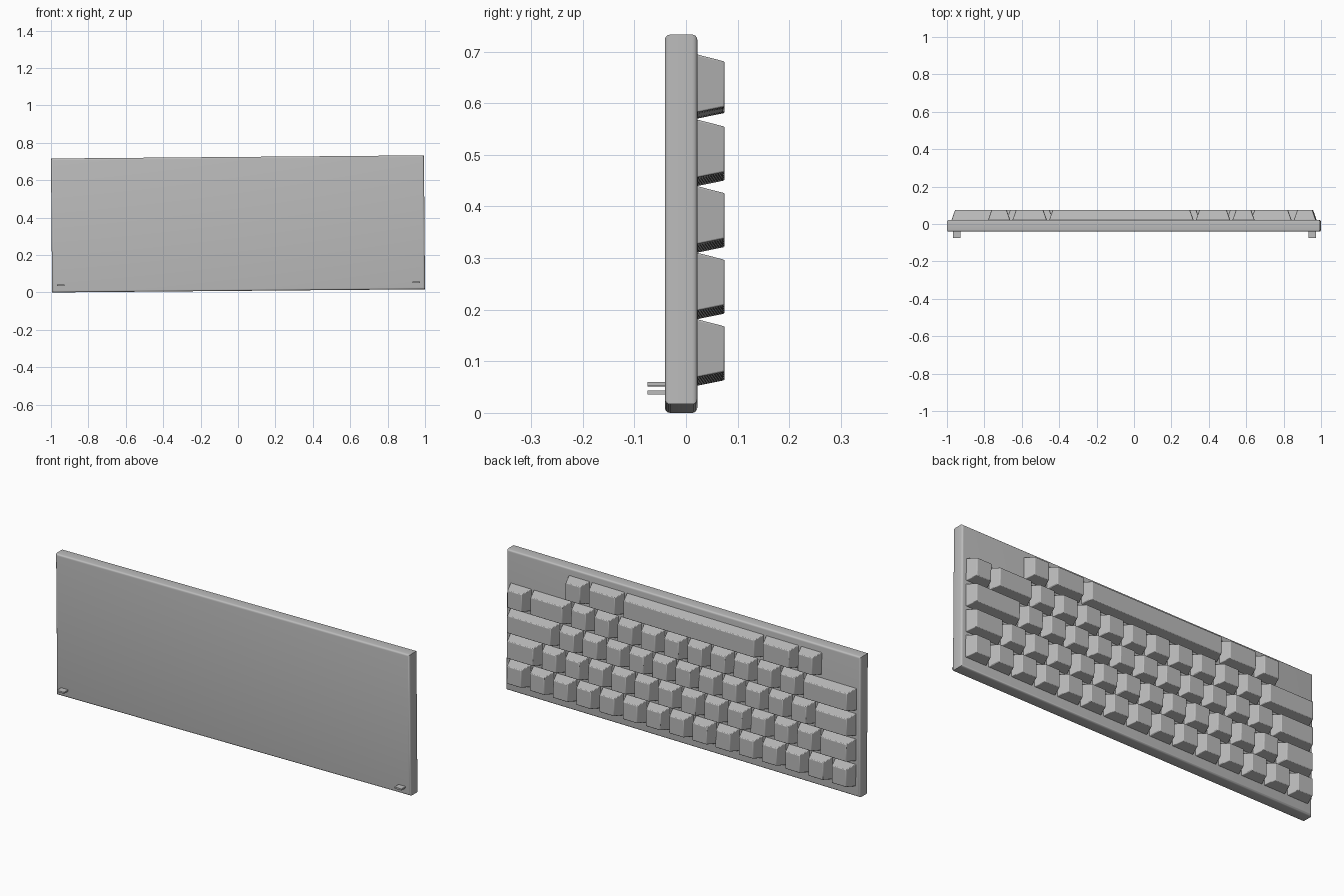
import bpy
import bmesh
from mathutils import Matrix, Vector

cube = bpy.data.objects.get("Cube")
if cube:
    bpy.data.objects.remove(cube, do_unlink=True)

grey = bpy.data.materials.new("plain_grey")
grey.use_nodes = True
COLOUR = (0.5, 0.5, 0.5, 1)
grey.diffuse_color = COLOUR
grey.node_tree.nodes["Principled BSDF"].inputs["Base Color"].default_value = COLOUR

# The whole board stands upright with a very slight roll
STAND = Matrix.Translation((0, 0, 0.3665)) @ Matrix.Rotation(-0.0085, 4, 'Y')
BACK = 0.022      # plane the keys rise from
KEY_TOP = 0.075


def add_frustum(bm, x0, x1, z0, z1, y0, y1, side=0, low=0, high=0):
    """Box along y whose far face is inset at its sides, bottom and top."""
    near = [bm.verts.new((x, y0, z)) for x, z in
            ((x0, z0), (x1, z0), (x1, z1), (x0, z1))]
    far = [bm.verts.new((x, y1, z)) for x, z in
           ((x0 + side, z0 + low), (x1 - side, z0 + low),
            (x1 - side, z1 - high), (x0 + side, z1 - high))]
    bm.faces.new(near)
    bm.faces.new(far[::-1])
    for i in range(4):
        j = (i + 1) % 4
        bm.faces.new((near[j], near[i], far[i], far[j]))


def finish(name, bm):
    bmesh.ops.recalc_face_normals(bm, faces=bm.faces[:])
    bm.transform(STAND)
    mesh = bpy.data.meshes.new(name)
    bm.to_mesh(mesh)
    bm.free()
    mesh.materials.append(grey)
    obj = bpy.data.objects.new(name, mesh)
    bpy.context.collection.objects.link(obj)
    bpy.ops.object.select_all(action='DESELECT')
    obj.select_set(True)
    bpy.context.view_layer.objects.active = obj
    bpy.ops.object.shade_smooth_by_angle(angle=0.6)
    return obj


# Case: slab with the rims of both large faces rounded
bm = bmesh.new()
add_frustum(bm, -0.997, 0.997, -0.358, 0.358, -0.041, BACK)
rims = [e for e in bm.edges if abs(e.verts[0].co.y - e.verts[1].co.y) < 0.01]
bmesh.ops.bevel(bm, geom=rims, offset=0.01, segments=4, profile=0.5, affect='EDGES')
finish("case", bm)

# Key rows from the bottom up: blank units before the row, then key widths
ROWS = {
    "number_keys": (0, [1] * 15),
    "upper_letter_keys": (0, [1.5] + [1] * 12 + [1.5]),
    "middle_letter_keys": (0, [1.75] + [1] * 11 + [2.25]),
    "lower_letter_keys": (0, [2.25] + [1] * 10 + [1.75, 1]),
    "space_bar_keys": (1.5, [1, 1.5, 6, 1.5, 1]),
}
UNIT = 0.1307
GAP = 0.006
for row, (name, (blank, widths)) in enumerate(ROWS.items()):
    bm = bmesh.new()
    z = -0.306 + 0.129 * row
    x = -7.5 * UNIT + blank * UNIT
    for width in widths:
        end = x + width * UNIT
        add_frustum(bm, x + GAP, end - GAP, z, z + 0.113,
                    BACK - 0.002, KEY_TOP, 0.019, 0.011, 0.014)
        x = end
    keys = finish(name, bm)
    bevel = keys.modifiers.new("soft_edges", 'BEVEL')
    bevel.width = 0.003
    bevel.segments = 2

# Small thin feet near the lower corners of the front
for name, x in (("left_foot", 0.95), ("right_foot", -0.95)):
    bm = bmesh.new()
    add_frustum(bm, x - 0.02, x + 0.02, -0.323, -0.315, -0.075, -0.035)
    finish(name, bm)
